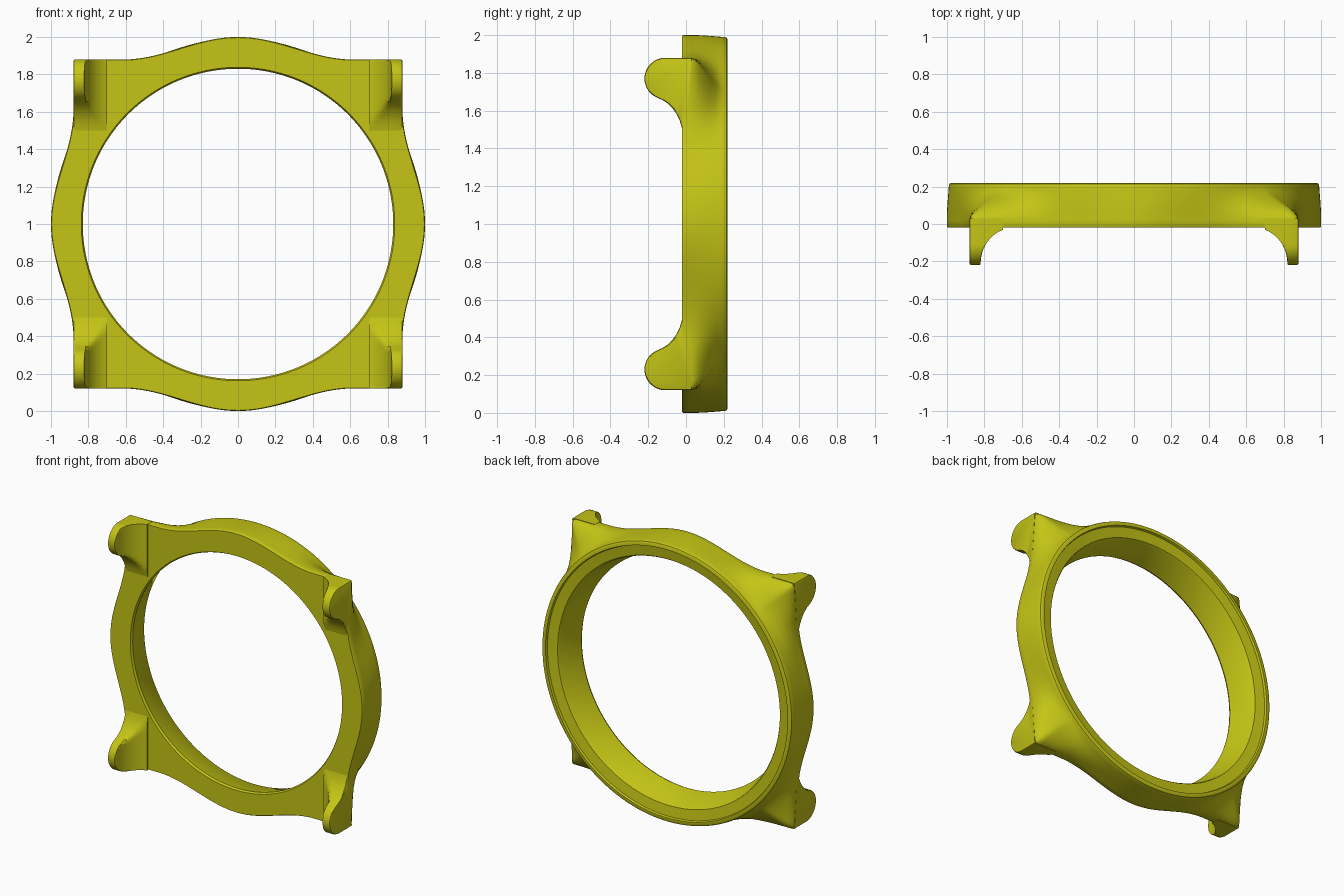
import bpy, bmesh, math

if "Cube" in bpy.data.objects:
    bpy.data.objects.remove(bpy.data.objects["Cube"])

yellow = bpy.data.materials.new("olive yellow")
yellow.diffuse_color = (0.56, 0.56, 0.008, 1)
yellow.use_nodes = True
yellow.node_tree.nodes["Principled BSDF"].inputs["Base Color"].default_value = yellow.diffuse_color
CZ = 1.0  # ring centre height


def make_object(name, sections):
    """Skin a list of point loops; returns the bmesh grid as an object."""
    closed = name == "bezel_ring"
    bm = bmesh.new()
    rows = [[bm.verts.new(p) for p in s] for s in sections]
    n = len(rows[0])
    for i in range(len(rows) if closed else len(rows) - 1):
        a, b = rows[i], rows[(i + 1) % len(rows)]
        for j in range(n):
            k = (j + 1) % n
            bm.faces.new((a[j], a[k], b[k], b[j]))
    if not closed:
        bm.faces.new(rows[0])
        bm.faces.new(rows[-1])
    bmesh.ops.recalc_face_normals(bm, faces=bm.faces)
    me = bpy.data.meshes.new(name)
    bm.to_mesh(me)
    bm.free()
    me.materials.append(yellow)
    ob = bpy.data.objects.new(name, me)
    bpy.context.collection.objects.link(ob)
    bpy.ops.object.select_all(action='DESELECT')
    ob.select_set(True)
    bpy.context.view_layer.objects.active = ob
    bpy.ops.object.shade_smooth_by_angle(angle=math.radians(35))
    return ob


# Front outline: one wavy side with square corner, repeated four times
def half_width(t):
    return 0.879 + 0.121 * (0.5 + 0.5 * math.cos(math.pi * min(t / 0.62, 1)))

N = 34
octant = [(half_width(0.855 * i / N), 0.855 * i / N) for i in range(N + 1)]
side = [(w, -t) for w, t in reversed(octant[1:])] + octant + [(0.872, 0.872)]
outline = []
for q in range(4):
    c, s = round(math.cos(q * math.pi / 2)), round(math.sin(q * math.pi / 2))
    outline += [(c * w - s * t, s * w + c * t) for w, t in side]

# Ring body: squared at the front, blending to a round stepped rim at the back
sections = []
for x, z in outline:
    rf = math.hypot(x, z)
    ux, uz = x / rf, z / rf
    prof = [(0.83, -0.005), (0.838, -0.02), (rf - 0.004, -0.02), (rf, -0.014)]
    for i in range(9):
        y = 0.02 + 0.185 * i / 8
        s = 1 - i / 8
        blend = s * s * (3 - 2 * s)
        base = 0.99 + 0.008 * s
        prof.append((base + (rf - base) * blend, y))
    prof += [(0.986, 0.215), (0.978, 0.22), (0.958, 0.22), (0.953, 0.205),
             (0.88, 0.195), (0.873, 0.185)]
    sections.append([(ux * r, y, CZ + uz * r) for r, y in prof])
make_object("bezel_ring", sections)

# Lug side profile (z offset, y): rounded tip flowing into a concave neck
tip = [(0.77 + 0.11 * math.cos(math.radians(a)), -0.11 - 0.11 * math.sin(math.radians(a)))
       for a in range(0, 156, 6)]
neck = [(0.655, -0.122), (0.64, -0.1), (0.62, -0.078), (0.60, -0.062),
        (0.575, -0.046), (0.55, -0.034), (0.52, -0.025), (0.50, -0.02)]
profile = tip + neck


def lug_slice(x, cap, sx, sz, inset=0.0):
    pts = [(z - inset * (1 if z > 0.77 else 0), max(y + inset, cap)) for z, y in profile]
    pts += [(0.50, 0.0), (0.88 - inset, 0.03)]
    return [(sx * x, y, CZ + sz * z) for z, y in pts]


# Four corner lugs: inner fillet sweeping up to a thin plate
for sx, side_name in ((-1, "left"), (1, "right")):
    for sz, end_name in ((-1, "lower"), (1, "upper")):
        slices = []
        for i in range(15):
            a = math.pi / 2 * i / 14
            x = 0.64 + 0.18 * math.sin(a)
            if x > 0.69:
                slices.append(lug_slice(x, -0.21 + 0.19 * math.cos(a), sx, sz))
        slices += [lug_slice(0.823, -1, sx, sz), lug_slice(0.868, -1, sx, sz),
                   lug_slice(0.877, -1, sx, sz, 0.003), lug_slice(0.88, -1, sx, sz, 0.008)]
        make_object(f"{end_name}_{side_name}_lug", slices)
